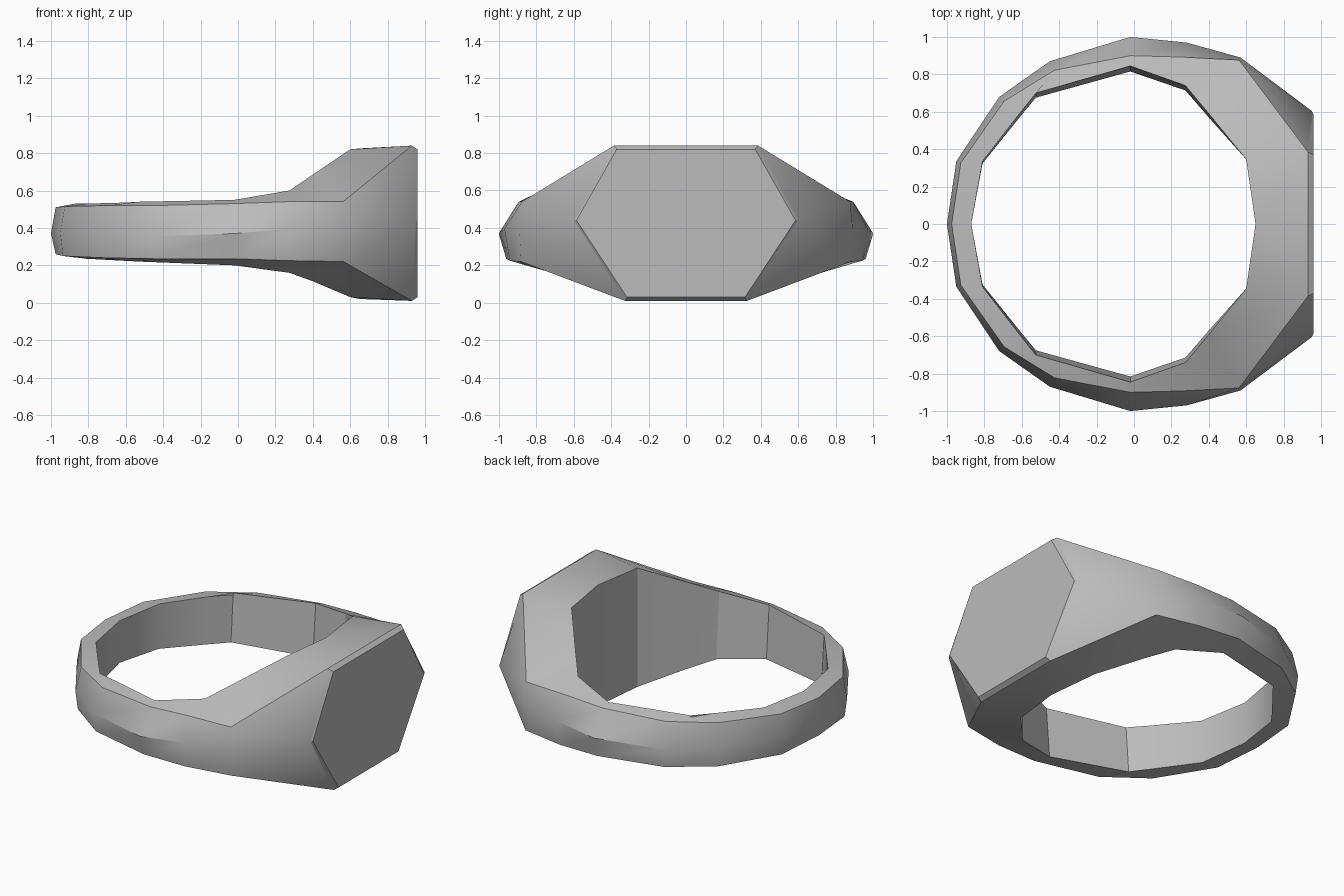
import bpy
import bmesh
from math import radians
from mathutils import Vector

default_cube = bpy.data.objects.get("Cube")
if default_cube:
    bpy.data.objects.remove(default_cube, do_unlink=True)


def make_material(name, colour):
    material = bpy.data.materials.new(name)
    material.use_nodes = True
    material.diffuse_color = colour
    material.node_tree.nodes["Principled BSDF"].inputs["Base Color"].default_value = colour
    return material


def band_section(ridge, inner, inner_heights, upper, lower):
    """Five-point cross-section; each shoulder is (scale of ridge, height)."""
    rx, ry, rz = ridge
    ix, iy = inner
    high, low = inner_heights
    return [
        Vector((ix, iy, high)),
        Vector((rx * upper[0], ry * upper[0], upper[1])),
        Vector((rx, ry, rz)),
        Vector((rx * lower[0], ry * lower[0], lower[1])),
        Vector((ix, iy * 0.965, low)),
    ]


# Cross-sections from the back of the band towards the bezel
sections = [
    band_section((-1, 0, .37), (-.87, 0), (.53, .25), (.975, .51), (.975, .26)),
    band_section((-.95, .335, .37), (-.81, .335), (.53, .235), (.975, .515), (.985, .25)),
    band_section((-.72, .68, .36), (-.62, .58), (.535, .225), (.965, .52), (.985, .24)),
    band_section((-.45, .87, .355), (-.525, .7), (.54, .22), (.945, .52), (.985, .235)),
    band_section((-.02, 1, .37), (-.02, .845), (.55, .2), (.9, .53), (.96, .235)),
    band_section((.28, .97, .395), (.275, .74), (.6, .16), (.92, .54), (.97, .225)),
    band_section((.57, .89, .4), (.4, .59), (.685, .115), (.985, .54), (.99, .22)),
]

# The last section carries the side corners of the six-sided bezel
sections.append([
    Vector((.6, .345, .82)),
    Vector((.93, .385, .84)),
    Vector((.95, .605, .44)),
    Vector((.93, .325, .01)),
    Vector((.6, .345, .03)),
])


def mirrored(point):
    return Vector((point.x, -point.y, point.z))


bm = bmesh.new()
rows = [[mirrored(p) for p in section] for section in reversed(sections[1:])] + sections
rows = [[bm.verts.new(p) for p in row] for row in rows]


def join_sections(near, far, split=False):
    """Skin two sections; split fans the flank from the far ridge corner."""
    count = len(near)
    for i in range(count):
        j = (i + 1) % count
        if split and i == 1:
            bm.faces.new((near[i], near[j], far[j]))
            bm.faces.new((near[i], far[j], far[i]))
        elif split and i == 2:
            bm.faces.new((near[i], near[j], far[i]))
            bm.faces.new((near[j], far[j], far[i]))
        else:
            bm.faces.new((near[i], near[j], far[j], far[i]))


# Band and flared shoulders
for near, far in zip(rows[1:-1], rows[2:-1]):
    join_sections(near, far)
join_sections(rows[1], rows[0], split=True)
join_sections(rows[-2], rows[-1], split=True)

# Solid behind the bezel, with its shallow inner corner
right, left = rows[0], rows[-1]
corner_top = bm.verts.new((.65, 0, .825))
corner_bottom = bm.verts.new((.65, 0, .02))
for side in (right, left):
    bm.faces.new((side[0], corner_top, corner_bottom, side[4]))
bm.faces.new((left[0], left[1], right[1], right[0], corner_top))
bm.faces.new((left[4], left[3], right[3], right[4], corner_bottom))

# Flat six-sided bezel with a narrow chamfer around it
half = [Vector((.96, .37, .82)), Vector((.96, .585, .44)), Vector((.96, .315, .03))]
outline = half + [mirrored(p) for p in reversed(half)]
plate = [bm.verts.new(p) for p in outline]
rim = left[1:4] + right[3:0:-1]
for i in range(len(plate)):
    j = (i + 1) % len(plate)
    bm.faces.new((rim[i], rim[j], plate[j], plate[i]))
bm.faces.new(plate)

bmesh.ops.recalc_face_normals(bm, faces=bm.faces)
mesh = bpy.data.meshes.new("signet_ring")
bm.to_mesh(mesh)
bm.free()

ring = bpy.data.objects.new("signet_ring", mesh)
bpy.context.collection.objects.link(ring)
mesh.materials.append(make_material("plain grey metal", (.5, .5, .5, 1)))

# Soft shading across the band, crisp edges at the bezel
bpy.ops.object.select_all(action="DESELECT")
ring.select_set(True)
bpy.context.view_layer.objects.active = ring
bpy.ops.object.shade_smooth_by_angle(angle=radians(30))
